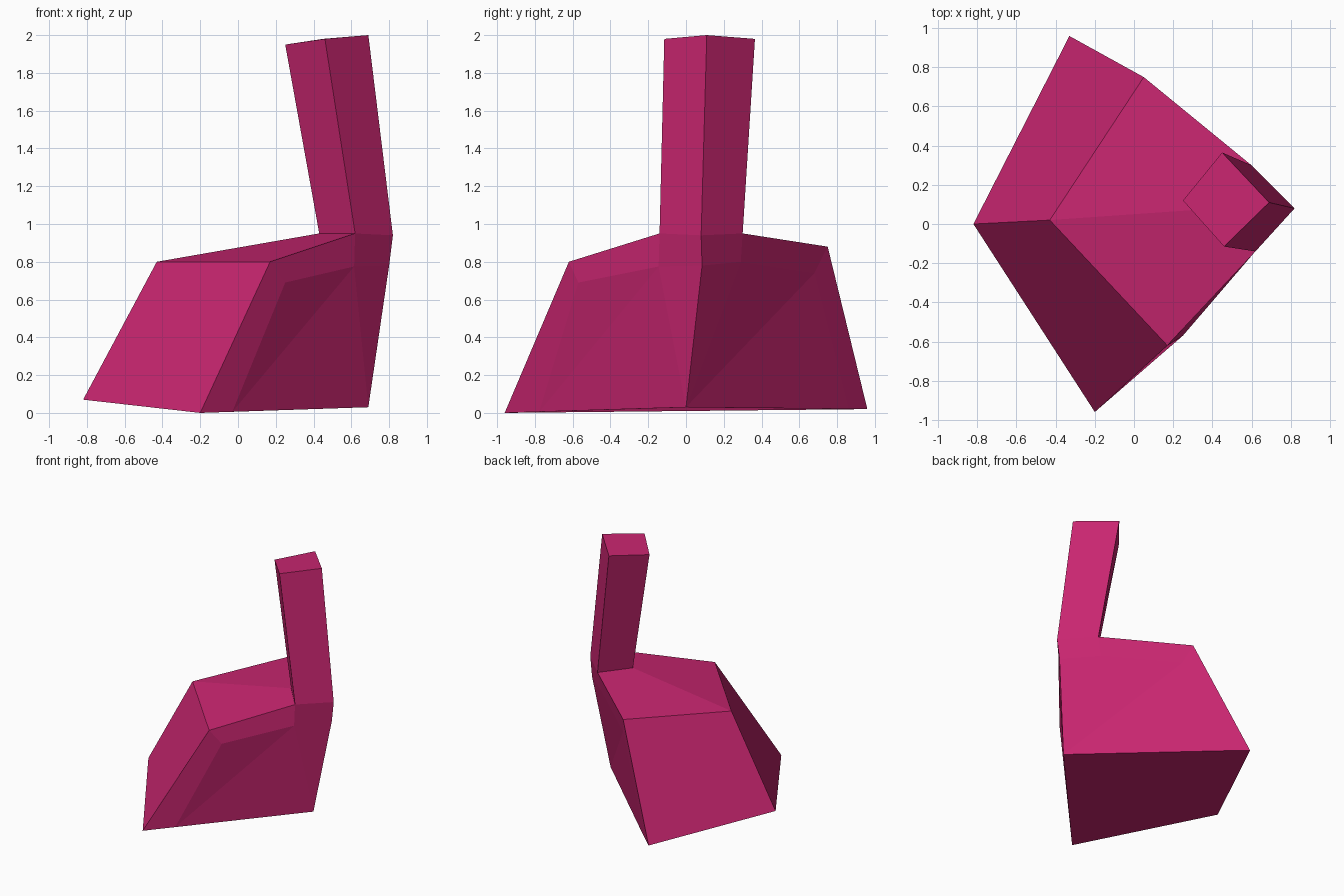
import bpy, bmesh

cube = bpy.data.objects.get("Cube")
if cube:
    bpy.data.objects.remove(cube, do_unlink=True)

# Corner points of the body, listed left to right around each level
points = {
    # base
    "base_west": (-0.82, 0.0, 0.07), "base_south": (-0.20, -0.96, 0.0),
    "base_east": (0.69, 0.0, 0.03), "base_north": (-0.33, 0.96, 0.02),
    # shoulder
    "top_west": (-0.43, 0.02, 0.80), "top_south": (0.17, -0.62, 0.80),
    "top_north": (0.05, 0.75, 0.88),
    # foot of the post
    "neck_west": (0.43, 0.08, 0.95), "neck_south": (0.62, -0.14, 0.95),
    "neck_east": (0.82, 0.08, 0.94), "neck_north": (0.60, 0.30, 0.95),
    # tip of the post
    "tip_west": (0.25, 0.12, 1.95), "tip_south": (0.46, -0.115, 1.98),
    "tip_east": (0.69, 0.11, 2.0), "tip_north": (0.45, 0.365, 1.98),
    # corners of the two side panels
    "panel_east": (0.80, 0.085, 0.78),
    "panel_top_south": (0.25, -0.57, 0.69), "panel_neck_south": (0.615, -0.145, 0.775),
    "panel_base_south": (-0.03, -0.777, 0.006),
    "panel_top_north": (0.10, 0.68, 0.74), "panel_neck_north": (0.57, 0.29, 0.80),
    "panel_base_north": (-0.22, 0.86, 0.021),
}

bm = bmesh.new()
verts = {name: bm.verts.new(co) for name, co in points.items()}


def face(*names):
    bm.faces.new([verts[n] for n in names])


# Underside
face("base_west", "base_south", "panel_base_south", "base_east",
     "panel_base_north", "base_north")

# Plain wall, sloping top, bevelled border and side panel on each half
for side in ("south", "north"):
    base, top, neck = (f"{level}_{side}" for level in ("base", "top", "neck"))
    p_base, p_top, p_neck = ("panel_" + n for n in (base, top, neck))
    face("base_west", base, top, "top_west")
    face("top_west", top, neck, "neck_west")
    face(base, p_base, p_top, top)
    face(top, p_top, p_neck, neck)
    face(neck, p_neck, "panel_east", "neck_east")
    if side == "south":
        face(p_base, p_neck, p_top)
        face(p_base, "base_east", p_neck)
        face(p_neck, "base_east", "panel_east")
    else:
        face(p_base, "base_east", p_top)
        face(p_top, "base_east", p_neck)
        face(p_neck, "base_east", "panel_east")

# Leaning post
around = ("west", "south", "east", "north")
for a, b in zip(around, around[1:] + around[:1]):
    face("neck_" + a, "neck_" + b, "tip_" + b, "tip_" + a)
face(*("tip_" + d for d in around))

bmesh.ops.recalc_face_normals(bm, faces=bm.faces)
mesh = bpy.data.meshes.new("body_and_post")
bm.to_mesh(mesh)
bm.free()

# Single flat colour
pink = bpy.data.materials.new("deep pink")
pink.use_nodes = True
colour = (0.58, 0.019, 0.162, 1.0)
pink.diffuse_color = colour
pink.node_tree.nodes["Principled BSDF"].inputs["Base Color"].default_value = colour
mesh.materials.append(pink)

body = bpy.data.objects.new("body_and_post", mesh)
bpy.context.collection.objects.link(body)
